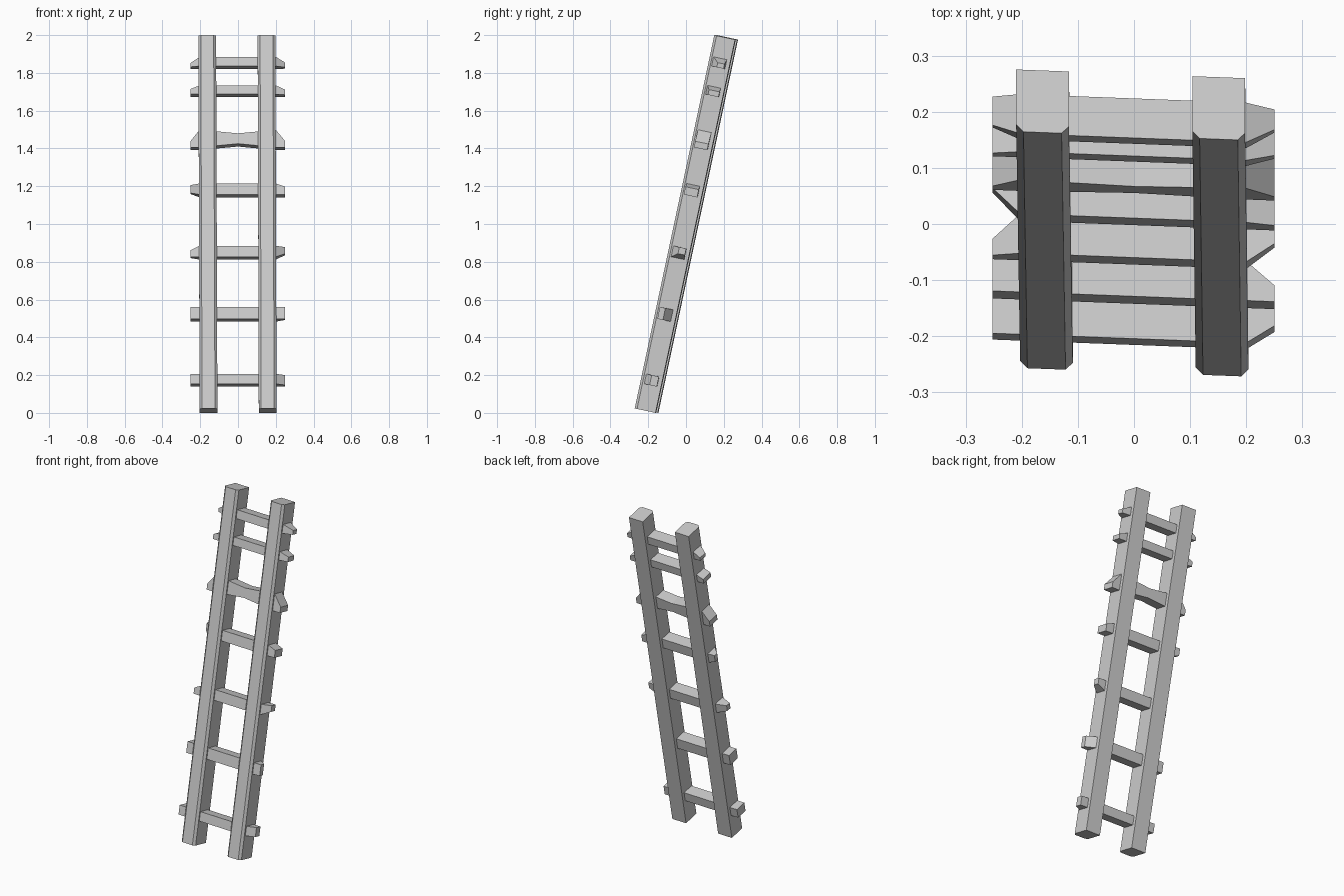
import bpy, math

if "Cube" in bpy.data.objects:
    bpy.data.objects.remove(bpy.data.objects["Cube"])

LEAN = math.radians(12.03)
S, C = math.sin(LEAN), math.cos(LEAN)
Z0, Z1 = 0.012, 1.988
SKEW = -0.038          # slight twist of the whole ladder about z


def place(x, zc, u, v):
    """Point in the leaning ladder plane: u runs up the rail, v runs through it."""
    yc = -0.209 + (zc - Z0) * math.tan(LEAN)
    return (x, yc + u * S + v * C + SKEW * x, zc + u * C - v * S)


def loft(name, rings):
    """Closed solid through a row of equal-sized rings."""
    n = len(rings[0])
    verts = [p for r in rings for p in r]
    faces = [tuple(range(n))[::-1], tuple(range(len(verts) - n, len(verts)))]
    for k in range(len(rings) - 1):
        for i in range(n):
            j = (i + 1) % n
            faces.append((k * n + i, k * n + j, (k + 1) * n + j, (k + 1) * n + i))
    mesh = bpy.data.meshes.new(name)
    mesh.from_pydata(verts, [], faces)
    ob = bpy.data.objects.new(name, mesh)
    bpy.context.collection.objects.link(ob)
    return ob


# Side rails: square posts with chamfered front edges
W, D, B = 0.047, 0.0565, 0.013
profile = [(-W + B, -D), (W - B, -D), (W, -D + B), (W, D), (-W, D), (-W, -D + B)]
for name, xb, xt in (("left_rail", -0.156, -0.163), ("right_rail", 0.157, 0.151)):
    loft(name, [[place(xc + px, zc, 0, pv) for px, pv in profile]
                for xc, zc in ((xb, Z0), (xt, Z1))])


# Rungs: hewn bars whose ends are cut down by (top, bottom, front, back)
def rung(name, zc, h, left, right, waist=None):
    d, hh = 0.036, h / 2

    def ring(x, half, cut=(0, 0, 0, 0)):
        t, b, f, k = cut
        lo, hi, fr, bk = -half + b, half - t, -d + f, d - k
        return [place(x, zc, u, v) for u, v in ((lo, fr), (lo, bk), (hi, bk), (hi, fr))]

    rings = [ring(-0.252, hh, left), ring(-0.203, hh)]
    if waist:
        rings.append(ring(0, waist / 2))
    rings += [ring(0.200, hh), ring(0.250, hh, right)]
    loft(name, rings)


none = (0, 0, 0, 0)
rung("rung_1", 0.173, 0.054, none, (0, 0, 0.033, 0))
rung("rung_2", 0.522, 0.064, none, (0, 0, 0, 0.042))
rung("rung_3", 0.848, 0.060, (0.025, 0, 0, 0.042), (0, 0.025, 0.035, 0))
rung("rung_4", 1.178, 0.060, (0, 0.018, 0.045, 0), (0.018, 0, 0, 0))
rung("rung_5", 1.445, 0.095, (0.062, 0, 0, 0), (0.062, 0, 0, 0), waist=0.056)
rung("rung_6", 1.703, 0.048, (0.02, 0, 0, 0), (0.02, 0, 0.015, 0))
rung("rung_7", 1.853, 0.050, (0.03, 0, 0.02, 0), (0.025, 0, 0.03, 0.005))
